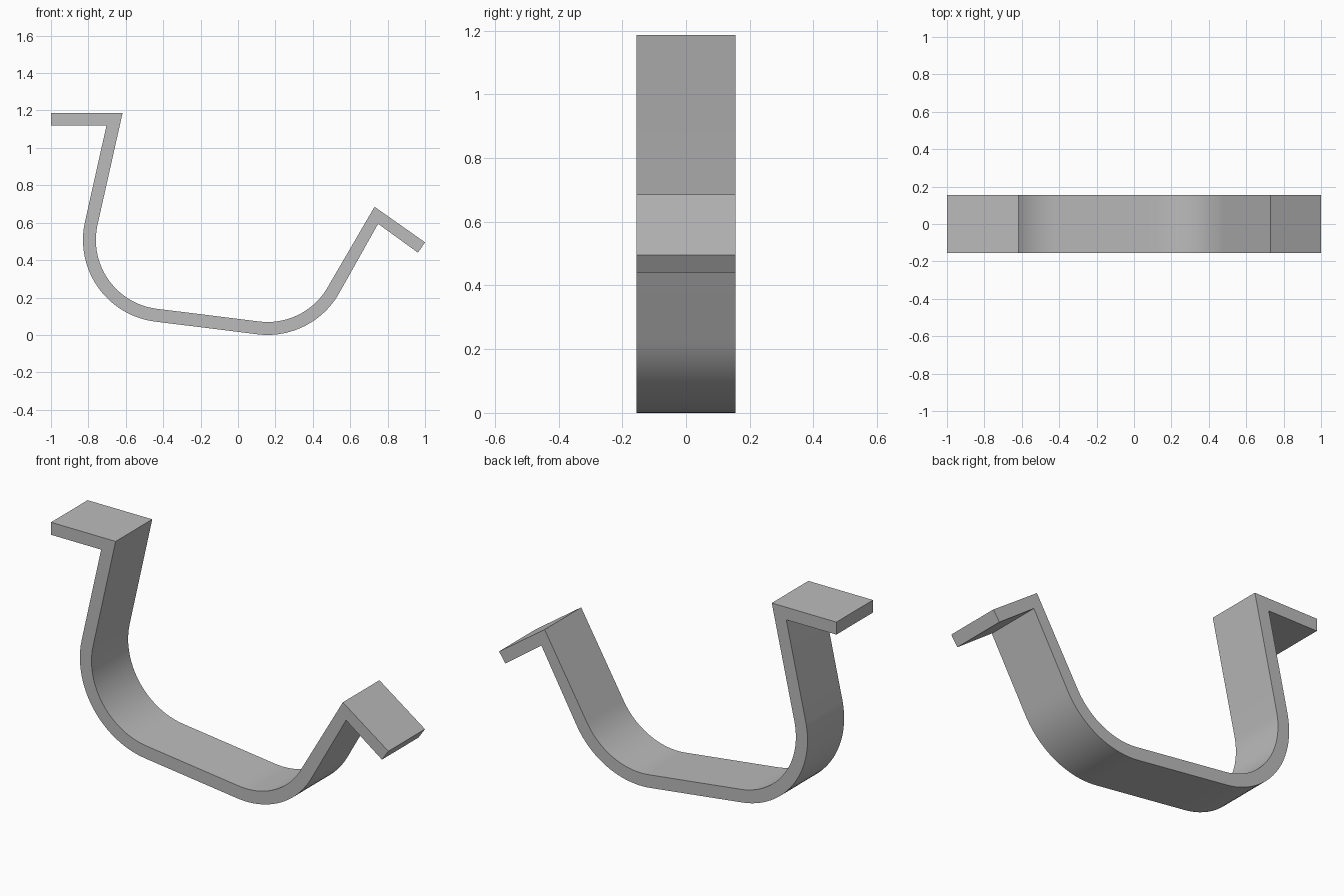
import bpy, bmesh, math

if "Cube" in bpy.data.objects:
    bpy.data.objects.remove(bpy.data.objects["Cube"], do_unlink=True)

HALF_WIDTH = 0.155
RADIUS = 0.44        # outer bend radius
THICK = 0.069
SEGMENTS = 24


def bend(cx, cz, start, end, radius):
    """Points of one bend, angles in degrees."""
    points = []
    for i in range(SEGMENTS + 1):
        a = math.radians(start + (end - start) * i / SEGMENTS)
        points.append((cx + radius * math.cos(a), cz + radius * math.sin(a)))
    return points


def side(radius, left_end, right_end):
    """One edge of the strip: left flange, two bends, right flange."""
    return (left_end
            + bend(-0.389, 0.508, 167.5, 263.3, radius)
            + bend(0.158, RADIUS, 263.3, 330.7, radius)
            + right_end)


outer = side(RADIUS, [(-1, 1.12), (-0.703, 1.12)], [(0.749, 0.594), (0.962, 0.44)])
inner = side(RADIUS - THICK, [(-1, 1.187), (-0.617, 1.187)], [(0.73, 0.685), (1, 0.495)])

# Bent flat strip: pair the two edges into quads, then extrude across the width
bm = bmesh.new()
rows = [[bm.verts.new((x, -HALF_WIDTH, z)) for x, z in edge] for edge in (outer, inner)]
for i in range(len(outer) - 1):
    bm.faces.new((rows[0][i], rows[0][i + 1], rows[1][i + 1], rows[1][i]))
front = bm.faces[:]
result = bmesh.ops.extrude_face_region(bm, geom=front, use_keep_orig=True)
moved = [v for v in result["geom"] if isinstance(v, bmesh.types.BMVert)]
bmesh.ops.translate(bm, verts=moved, vec=(0, 2 * HALF_WIDTH, 0))
bmesh.ops.recalc_face_normals(bm, faces=bm.faces[:])
mesh = bpy.data.meshes.new("bent_strip_hook")
bm.to_mesh(mesh)
bm.free()
hook = bpy.data.objects.new("bent_strip_hook", mesh)
bpy.context.collection.objects.link(hook)

# Plain grey finish
grey = bpy.data.materials.new("plain_grey")
grey.use_nodes = True
colour = (0.5, 0.5, 0.5, 1)
grey.diffuse_color = colour
grey.node_tree.nodes["Principled BSDF"].inputs["Base Color"].default_value = colour
mesh.materials.append(grey)

# Smooth bends, crisp corners
bpy.ops.object.select_all(action="DESELECT")
hook.select_set(True)
bpy.context.view_layer.objects.active = hook
bpy.ops.object.shade_smooth_by_angle(angle=math.radians(30))
